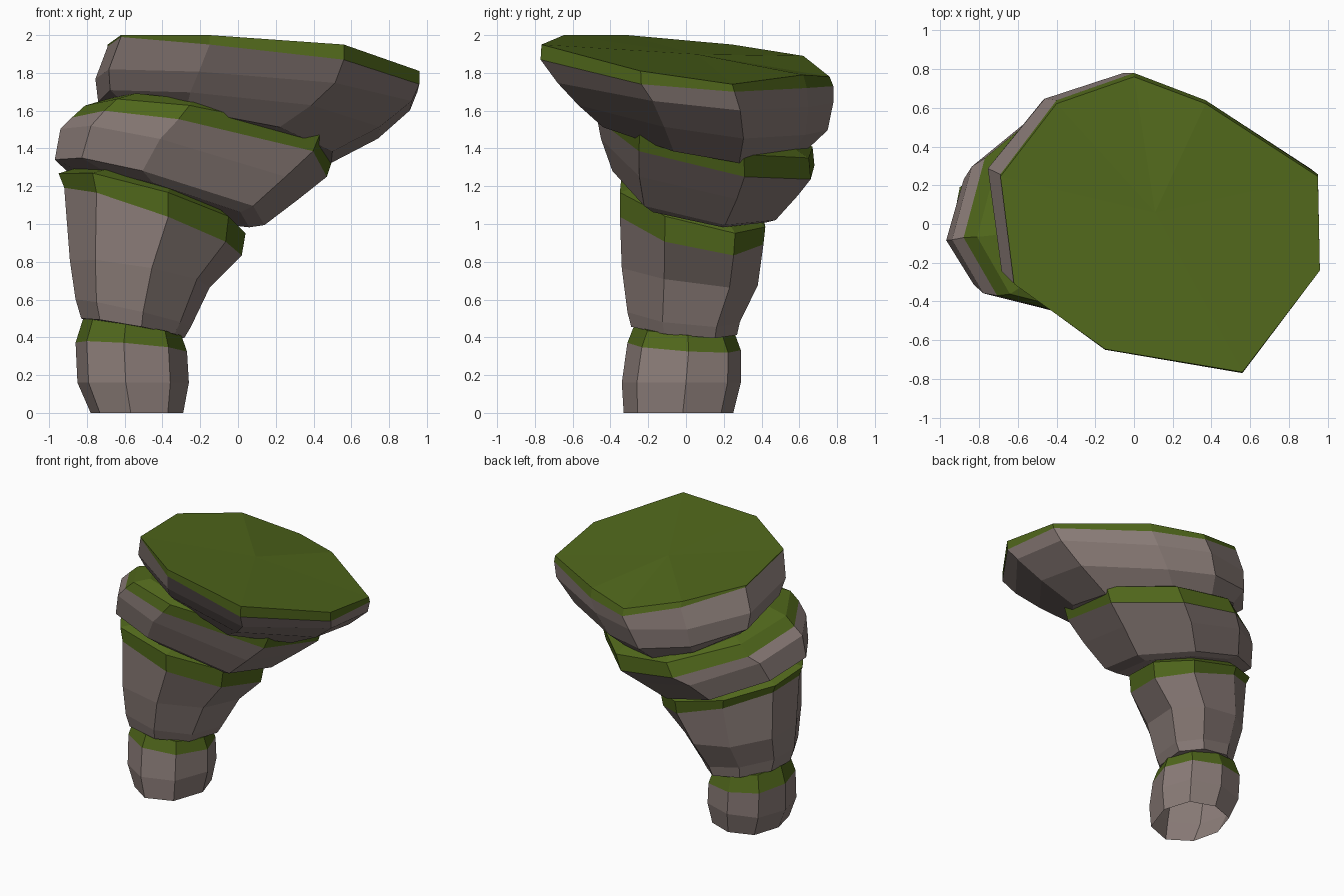
import bpy

if "Cube" in bpy.data.objects:
    bpy.data.objects.remove(bpy.data.objects["Cube"])


def material(name, rgb):
    m = bpy.data.materials.new(name)
    m.diffuse_color = (*rgb, 1)
    m.use_nodes = True
    m.node_tree.nodes["Principled BSDF"].inputs["Base Color"].default_value = m.diffuse_color
    return m


STONE = material("stone", (0.26, 0.205, 0.19))
MOSS = material("moss", (0.08, 0.135, 0.011))


def rock(name, outline, rings, moss_from, crown=0.0, closed_base=True):
    """Loft an irregular outline through rings (x0, x1, y0, y1, z, tilt_x, tilt_y).
    z may be a list with one height per corner. Bands from moss_from up are moss."""
    n = len(outline)
    xs, ys = zip(*outline)
    verts, faces, mats = [], [], []
    for x0, x1, y0, y1, z, tx, ty in rings:
        cx, cy = (x0 + x1) / 2, (y0 + y1) / 2
        for i, (px, py) in enumerate(outline):
            x = x0 + (x1 - x0) * (px - min(xs)) / (max(xs) - min(xs))
            y = y0 + (y1 - y0) * (py - min(ys)) / (max(ys) - min(ys))
            h = z[i] if isinstance(z, list) else z + tx * (x - cx) + ty * (y - cy)
            verts.append((x, y, h))
    for r in range(len(rings) - 1):
        for i in range(n):
            j = (i + 1) % n
            faces.append((r * n + i, r * n + j, (r + 1) * n + j, (r + 1) * n + i))
            mats.append(int(r >= moss_from))
    # Fan caps: moss above, stone below (the base is open underneath)
    caps = [(len(verts) - n, crown, 1)]
    if closed_base:
        caps.append((0, 0.0, 0))
    for start, lift, top in caps:
        loop = verts[start:start + n]
        c = [sum(v[k] for v in loop) / n for k in range(3)]
        verts.append((c[0], c[1], c[2] + lift))
        hub = len(verts) - 1
        for i in range(n):
            a, b = start + i, start + (i + 1) % n
            faces.append((a, b, hub) if top else (b, a, hub))
            mats.append(top)
    me = bpy.data.meshes.new(name)
    me.from_pydata(verts, [], faces)
    me.materials.append(STONE)
    me.materials.append(MOSS)
    me.polygons.foreach_set("material_index", mats)
    ob = bpy.data.objects.new(name, me)
    bpy.context.collection.objects.link(ob)
    return ob


# Base boulder
rock("base_rock",
     [(-.80, -.22), (-.60, -.34), (-.36, -.26), (-.26, 0), (-.34, .22),
      (-.56, .29), (-.78, .22), (-.86, 0)],
     [(-.78, -.29, -.33, .25, 0, 0, 0),
      (-.85, -.26, -.34, .29, .16, 0, 0),
      (-.86, -.27, -.31, .29, .35, -.08, -.06),
      (-.82, -.30, -.27, .25, .455, -.17, -.05)], 2, closed_base=False)

# Trunk boulder, leaning to the right
rock("trunk_rock",
     [(-.77, -.34), (-.37, -.35), (-.05, -.11), (.04, .26), (-.20, .42),
      (-.60, .40), (-.90, .19), (-.95, -.07)],
     [(-.83, -.285, -.29, .27, .45, -.17, -.05),
      (-.86, -.25, -.31, .285, .53, -.22, -.05),
      (-.89, -.15, -.34, .38, .74, -.15, -.10),
      (-.92, .02, -.35, .41, 1.02, -.34, -.12),
      (-.95, .04, -.35, .42, 1.12, -.26, -.18),
      (-.85, -.02, -.28, .36, 1.16, -.30, -.16)], 3)

# Overhanging shoulder boulder
rock("shoulder_rock",
     [(-.97, -.07), (-.78, -.37), (-.35, -.47), (.43, -.25), (.51, .31),
      (.10, .66), (-.40, .68), (-.85, .34)],
     [(-.82, .06, -.32, .44, 1.13, -.28, -.18),
      (-.97, .14, -.39, .49, 1.17, -.26, -.20),
      (-.94, .32, -.45, .61, 1.32, -.24, -.20),
      (-.88, .47, -.47, .68, 1.41, -.17, -.22),
      (-.81, .51, -.46, .67, 1.50, -.14, -.20),
      (-.68, .40, -.38, .56, 1.55, -.16, -.20)], 3)

# Wide flat cap with a mossy lawn
rock("cap_rock",
     [(-.62, -.31), (-.15, -.65), (.56, -.77), (.96, -.24), (.95, .25),
      (.37, .63), (0, .77), (-.40, .63), (-.69, .25)],
     [(-.65, .50, -.44, .65, 1.48, -.22, -.18),
      (-.74, .75, -.57, .75, 1.58, -.13, -.15),
      (-.755, .92, -.68, .78, 1.71, -.10, -.11),
      (-.69, .96, -.77, .78,
       [1.99, 1.95, 1.87, 1.74, 1.70, 1.72, 1.73, 1.85, 1.94], 0, 0),
      (-.69, .96, -.765, .76,
       [2.0, 2.0, 1.95, 1.81, 1.74, 1.79, 1.78, 1.89, 1.95], 0, 0)], 3, .02)
